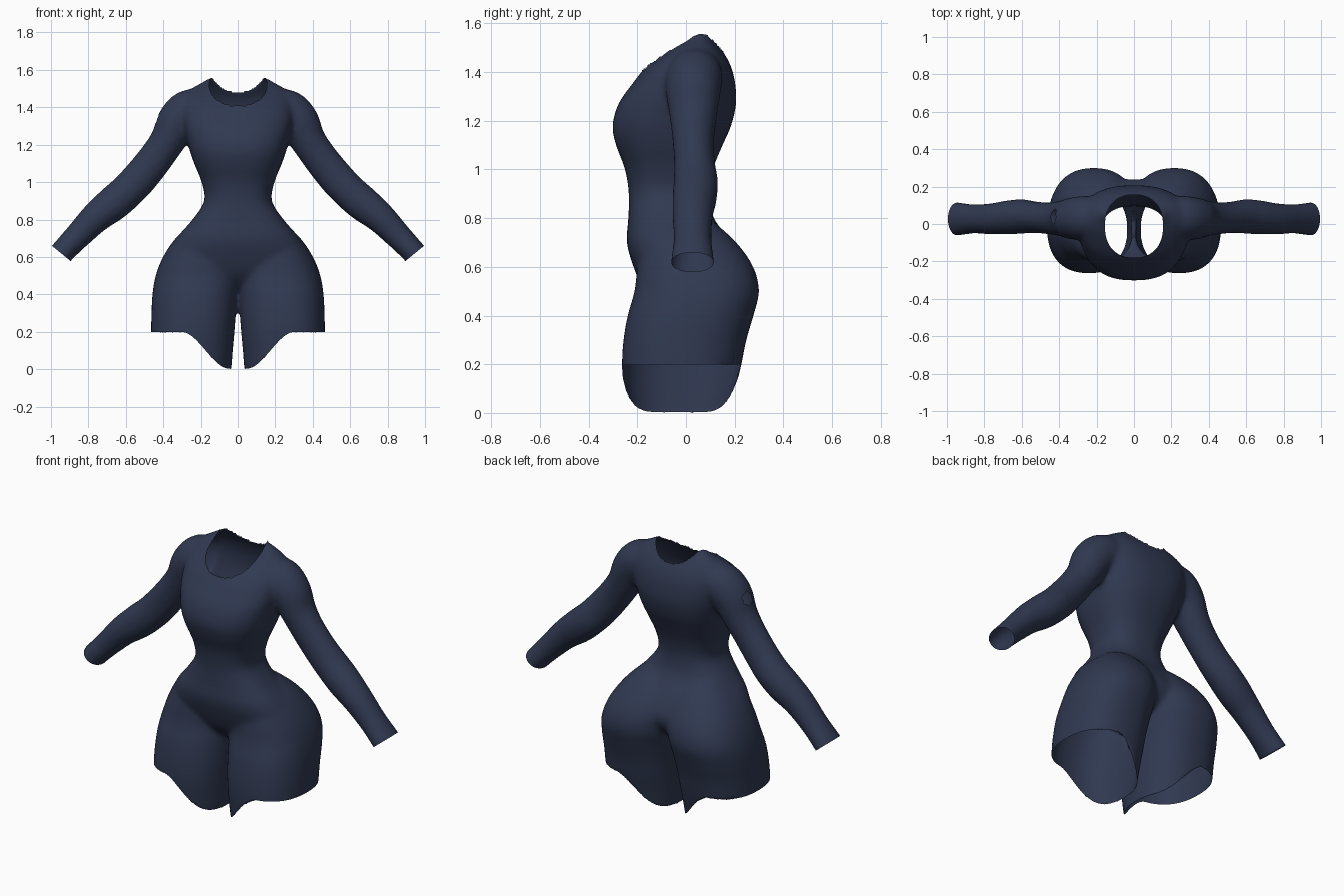
import bpy, bmesh, math
from mathutils import Vector

if "Cube" in bpy.data.objects:
    bpy.data.objects.remove(bpy.data.objects["Cube"])

VOXEL = 0.013
SEG = 48

navy = bpy.data.materials.new("navy_fabric")
navy.diffuse_color = (0.030, 0.041, 0.083, 1)
navy.use_nodes = True
navy.node_tree.nodes["Principled BSDF"].inputs["Base Color"].default_value = navy.diffuse_color


def spline(rows, steps=5):
    """Catmull-Rom interpolation through rows of numbers."""
    out = []
    for i in range(len(rows) - 1):
        a, b, c, d = (rows[max(0, min(len(rows) - 1, i + k))] for k in (-1, 0, 1, 2))
        for s in range(steps):
            t = s / steps
            out.append([0.5 * (2 * q + (r - p) * t + (2 * p - 5 * q + 4 * r - w) * t * t
                               + (3 * q - p - 3 * r + w) * t ** 3)
                        for p, q, r, w in zip(a, b, c, d)])
    return out + [list(rows[-1])]


def loft(bm, rings, power):
    """Closed tube through rings given as (centre, half axis u, half axis v)."""
    loops = []
    for c, u, v in rings:
        loop = []
        for k in range(SEG):
            a = 2 * math.pi * k / SEG
            ca, sa = math.cos(a), math.sin(a)
            cu = math.copysign(abs(ca) ** (2 / power), ca)
            sv = math.copysign(abs(sa) ** (2 / power), sa)
            loop.append(bm.verts.new(c + u * cu + v * sv))
        loops.append(loop)
    for l0, l1 in zip(loops, loops[1:]):
        for k in range(SEG):
            j = (k + 1) % SEG
            bm.faces.new((l0[k], l0[j], l1[j], l1[k]))
    bm.faces.new(loops[0][::-1])
    bm.faces.new(loops[-1])


def level_rings(rows, side=1):
    """Horizontal rings from rows of z, x0, x1, y front, y back."""
    return [(Vector((side * (x0 + x1) / 2, (yf + yb) / 2, z)),
             Vector(((x1 - x0) / 2, 0, 0)), Vector((0, (yb - yf) / 2, 0)))
            for z, x0, x1, yf, yb in spline(rows)]


def arm_rings(rows, side):
    """Rings square to the arm path from rows of x, z, half thickness, y, half depth."""
    pts = spline(rows)
    rings = []
    for i, (x, z, h, y, d) in enumerate(pts):
        p, q = pts[max(i - 1, 0)], pts[min(i + 1, len(pts) - 1)]
        n = Vector((-(q[1] - p[1]), 0, q[0] - p[0])).normalized() * (h + 0.003)
        n.x *= side
        rings.append((Vector((side * x, y, z)), n, Vector((0, d + 0.003, 0))))
    return rings


# Torso: z, half width, front y, back y
torso = [(0.42, 0.07, -0.07, 0.06), (0.46, 0.15, -0.13, 0.14), (0.52, 0.27, -0.18, 0.215),
         (0.60, 0.375, -0.215, 0.24), (0.70, 0.33, -0.243, 0.19), (0.80, 0.245, -0.237, 0.115),
         (0.90, 0.182, -0.235, 0.095), (1.00, 0.195, -0.25, 0.11), (1.10, 0.235, -0.287, 0.15),
         (1.18, 0.262, -0.302, 0.185), (1.27, 0.285, -0.278, 0.206), (1.35, 0.30, -0.223, 0.203),
         (1.41, 0.30, -0.175, 0.19), (1.46, 0.285, -0.115, 0.168), (1.50, 0.25, -0.06, 0.14),
         (1.53, 0.20, -0.01, 0.115), (1.56, 0.15, 0.02, 0.09)]

# Thigh: z, inner x, outer x, front y, back y
thigh = [(-0.10, 0.05, 0.45, -0.22, 0.17), (0.0, 0.035, 0.458, -0.243, 0.185),
         (0.10, 0.027, 0.462, -0.257, 0.205), (0.20, 0.018, 0.465, -0.263, 0.228),
         (0.30, 0.010, 0.463, -0.257, 0.248), (0.40, 0.002, 0.458, -0.240, 0.277),
         (0.50, -0.01, 0.441, -0.212, 0.300), (0.60, -0.02, 0.402, -0.200, 0.277),
         (0.70, -0.01, 0.335, -0.185, 0.208), (0.79, 0.03, 0.24, -0.13, 0.11)]

# Sleeve: x, z, half thickness, y, half depth
sleeve = [(0.15, 1.40, 0.08, 0.04, 0.09), (0.25, 1.385, 0.112, 0.035, 0.112),
          (0.32, 1.325, 0.110, 0.03, 0.110), (0.375, 1.225, 0.092, 0.03, 0.095),
          (0.44, 1.13, 0.09, 0.03, 0.083), (0.52, 1.03, 0.092, 0.035, 0.081),
          (0.59, 0.955, 0.091, 0.04, 0.088), (0.67, 0.885, 0.091, 0.036, 0.088),
          (0.76, 0.812, 0.080, 0.028, 0.080), (0.86, 0.710, 0.068, 0.027, 0.075),
          (0.945, 0.620, 0.062, 0.027, 0.087), (1.01, 0.540, 0.062, 0.027, 0.088)]

bm = bmesh.new()
loft(bm, level_rings([(z, -w, w, f, b) for z, w, f, b in torso]), 2.5)
for side in (-1, 1):
    loft(bm, level_rings(thigh, side), 2.35)
    loft(bm, arm_rings(sleeve, side), 2.0)
bmesh.ops.recalc_face_normals(bm, faces=bm.faces)
raw_mesh = bpy.data.meshes.new("body_volume")
bm.to_mesh(raw_mesh)
bm.free()
raw = bpy.data.objects.new("body_volume", raw_mesh)
bpy.context.collection.objects.link(raw)

# Merge the parts into one smooth skin
mod = raw.modifiers.new("merge", 'REMESH')
mod.mode = 'VOXEL'
mod.voxel_size = VOXEL
mod = raw.modifiers.new("soften", 'SMOOTH')
mod.factor = 0.5
mod.iterations = 9
bpy.context.view_layer.update()
dg = bpy.context.evaluated_depsgraph_get()
mesh = bpy.data.meshes.new_from_object(raw.evaluated_get(dg))
bpy.data.objects.remove(raw)


def hem(co):
    """Hem height: level outside, dipping at the inner thigh."""
    t = max(0.0, min(1.0, (abs(co.x) - 0.05) / 0.25))
    return 0.005 + 0.195 * t * t * (3 - 2 * t)


NECK = Vector((0, -0.012))


def neck(co):
    """Neck opening in plan: below 1 is inside."""
    return (abs(co.x / 0.155) ** 2.3 + abs((co.y - NECK.y) / 0.168) ** 2.3) ** (1 / 2.3)


bm = bmesh.new()
bm.from_mesh(mesh)

# Open the cuffs
for side in (-1, 1):
    bmesh.ops.bisect_plane(bm, geom=bm.verts[:] + bm.edges[:] + bm.faces[:],
                           plane_co=(side * 0.945, 0, 0.62),
                           plane_no=(side * 0.63, 0, -0.77), clear_outer=True)

# Open the hems, the neck and the small hole on one shoulder
HOLE = Vector((-0.415, 0.04, 1.335))


def is_open(f):
    co = [v.co for v in f.verts]
    return (all(c.z < hem(c) for c in co)
            or all(c.z > 1.3 and neck(c) < 1 for c in co)
            or all((c - HOLE).length < 0.045 for c in co))


bmesh.ops.delete(bm, geom=[f for f in bm.faces if is_open(f)], context='FACES')

# Straighten the cut borders
for v in bm.verts:
    if v.is_boundary:
        if v.co.z < 0.24 and abs(v.co.x) < 0.5:
            v.co.z = hem(v.co)
        elif v.co.z > 1.3 and abs(v.co.x) < 0.25:
            r = neck(v.co)
            v.co.x /= r
            v.co.y = NECK.y + (v.co.y - NECK.y) / r

# Stand the garment on the floor
low = min(v.co.z for v in bm.verts)
bmesh.ops.translate(bm, verts=bm.verts, vec=(0, 0, -low))
for f in bm.faces:
    f.smooth = True
    f.material_index = 0
bm.to_mesh(mesh)
bm.free()

mesh.name = "bodysuit"
mesh.materials.clear()
mesh.materials.append(navy)
suit = bpy.data.objects.new("bodysuit", mesh)
bpy.context.collection.objects.link(suit)
